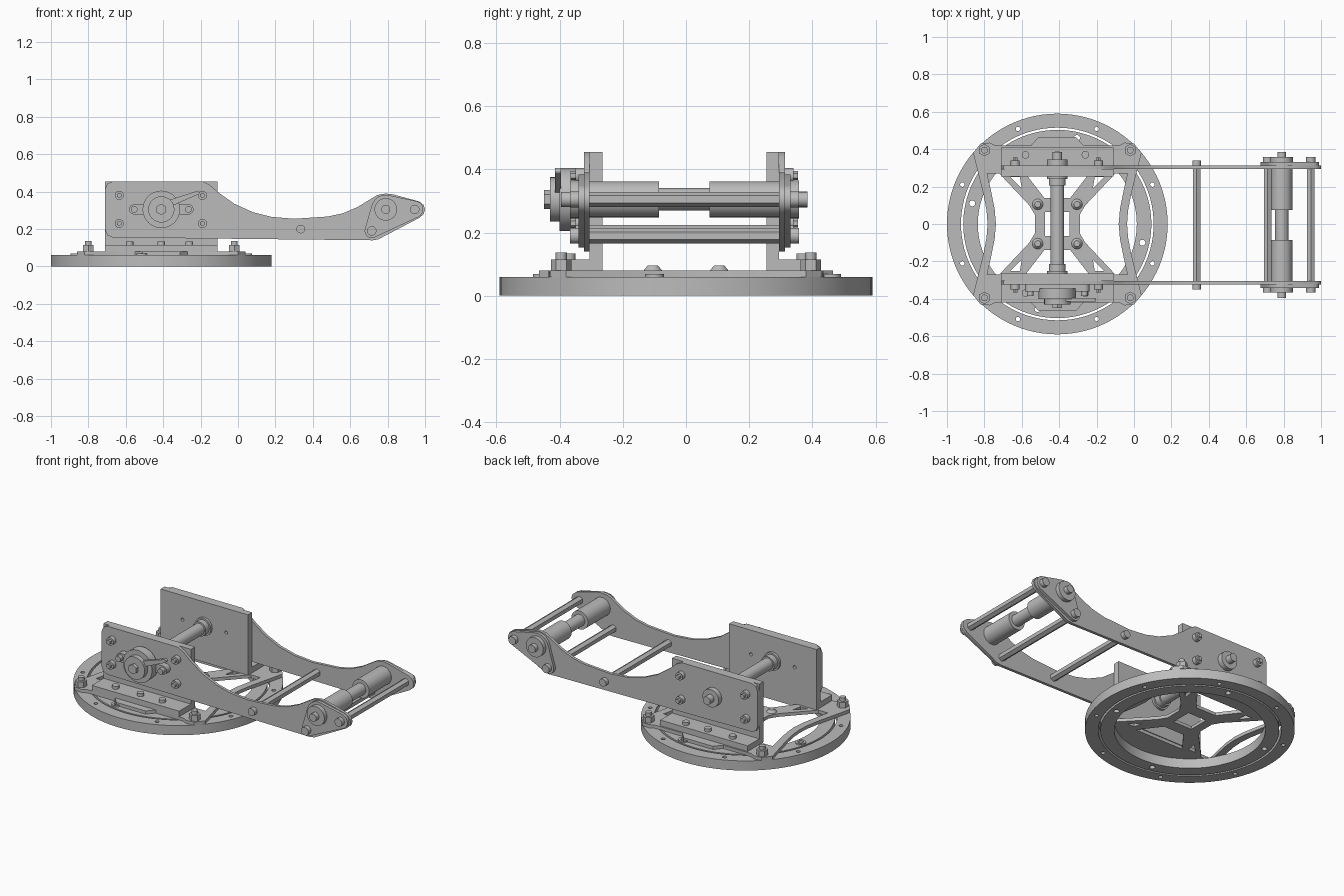
import bpy, bmesh
from math import cos, sin, pi, radians
from mathutils import Matrix, Vector
from mathutils.geometry import convex_hull_2d

if "Cube" in bpy.data.objects:
    bpy.data.objects.remove(bpy.data.objects["Cube"])

metal = bpy.data.materials.new("plain grey metal")
metal.use_nodes = True
grey = (0.5, 0.5, 0.5, 1)
metal.diffuse_color = grey
metal.node_tree.nodes["Principled BSDF"].inputs["Base Color"].default_value = grey

CX, MID, AXLE = -0.41, -0.005, 0.305   # turntable centre, arm midplane, axle height


def finish(obj):
    obj.data.materials.clear()
    obj.data.materials.append(metal)
    bpy.ops.object.select_all(action='DESELECT')
    obj.select_set(True)
    bpy.context.view_layer.objects.active = obj
    bpy.ops.object.shade_smooth_by_angle(angle=radians(35))
    return obj


def link(name, mesh):
    obj = bpy.data.objects.new(name, mesh)
    bpy.context.collection.objects.link(obj)
    return finish(obj)


def circle(x, y, r, n=24):
    return [(x + r * cos(2 * pi * i / n), y + r * sin(2 * pi * i / n)) for i in range(n)]


def hull(*discs):
    pts = [Vector(p) for d in discs for p in circle(*d)]
    return [tuple(pts[i]) for i in convex_hull_2d(pts)]


def plate(name, loops, low, high, upright=False):
    """Flat plate with holes; lies in x-y, or in x-z when upright."""
    curve = bpy.data.curves.new(name, 'CURVE')
    curve.dimensions = '2D'
    curve.fill_mode = 'BOTH'
    curve.extrude = (high - low) / 2
    for loop in loops:
        spline = curve.splines.new('POLY')
        spline.points.add(len(loop) - 1)
        for p, (x, y) in zip(spline.points, loop):
            p.co = (x, y, 0, 1)
        spline.use_cyclic_u = True
    temp = bpy.data.objects.new(name, curve)
    bpy.context.collection.objects.link(temp)
    graph = bpy.context.evaluated_depsgraph_get()
    mesh = bpy.data.meshes.new_from_object(temp.evaluated_get(graph))
    bpy.data.objects.remove(temp)
    mid = (low + high) / 2
    if upright:
        mesh.transform(Matrix.Translation((0, mid, 0)) @ Matrix.Rotation(pi / 2, 4, 'X'))
    else:
        mesh.transform(Matrix.Translation((0, 0, mid)))
    bm = bmesh.new()
    bm.from_mesh(mesh)
    bmesh.ops.remove_doubles(bm, verts=bm.verts, dist=1e-5)
    bmesh.ops.recalc_face_normals(bm, faces=bm.faces)
    bm.to_mesh(mesh)
    bm.free()
    return link(name, mesh)


def rod(name, a, b, r, n=32, r2=None):
    """Cylinder or cone between two points."""
    a, b = Vector(a), Vector(b)
    bm = bmesh.new()
    bmesh.ops.create_cone(bm, cap_ends=True, segments=n, radius1=r,
                          radius2=r if r2 is None else r2, depth=(b - a).length)
    turn = (b - a).to_track_quat('Z', 'Y').to_matrix().to_4x4()
    bm.transform(Matrix.Translation((a + b) / 2) @ turn)
    mesh = bpy.data.meshes.new(name)
    bm.to_mesh(mesh)
    bm.free()
    return link(name, mesh)


def cross_rod(name, x, z, y1, y2, r, n=32):
    return rod(name, (x, y1, z), (x, y2, z), r, n)


def box(name, x1, x2, y1, y2, z1, z2):
    return plate(name, [[(x1, y1), (x2, y1), (x2, y2), (x1, y2)]], z1, z2)


# Base rings with small screw holes
ring_holes = [circle(CX + 0.55 * cos(a), 0.55 * sin(a), 0.012, 12)
              for a in [pi / 8 + i * pi / 4 for i in range(8)]]
plate("base_outer_ring", [circle(CX, 0, 0.59, 96), circle(CX, 0, 0.515, 96)] + ring_holes, 0, 0.06)
mounts = [(-0.305, 0.46), (-0.865, 0.11), (0.045, -0.10), (-0.515, -0.455)]
plate("base_inner_ring", [circle(CX, 0, 0.503, 96), circle(CX, 0, 0.425, 96)]
      + [circle(x, y, 0.016) for x, y in mounts], 0, 0.06)
for x, y in mounts:
    plate("mount_bushing", [circle(x, y, 0.03), circle(x, y, 0.016)], 0.06, 0.068)


# Spider plate, symmetric about both axes
def mirrored(quarter):
    right = quarter + [(u, -v) for u, v in reversed(quarter) if v > 0]
    left = [(-u, v) for u, v in reversed(right) if u > 0]
    return [(CX + u, v) for u, v in right + left]


outline = mirrored([(0.10, 0.465), (0.14, 0.42), (0.33, 0.42), (0.36, 0.435), (0.41, 0.43),
                    (0.45, 0.38), (0.425, 0.28), (0.395, 0.16), (0.378, 0.07), (0.373, 0)])
side = [(0.328, 0), (0.335, 0.08), (0.355, 0.18), (0.375, 0.27), (0.31, 0.27), (0.15, 0.10), (0.12, 0.05)]
side += [(u, -v) for u, v in reversed(side) if v > 0]
top = [(0.17, 0.27), (0.07, 0.14), (-0.07, 0.14), (-0.17, 0.27)]
slot = [(0.20, 0.25), (0.25, 0.25), (0.19, 0.19)]
holes = [[(CX + s * u, v) for u, v in side] for s in (1, -1)]
holes += [[(CX + u, s * v) for u, v in top] for s in (1, -1)]
holes += [[(CX + s * u, t * v) for u, v in slot] for s in (1, -1) for t in (1, -1)]
holes.append([(CX + u, v) for u, v in [(0.065, 0.065), (-0.065, 0.065), (-0.065, -0.065), (0.065, -0.065)]])
plate("spider_plate", [outline] + holes, 0.06, 0.08)

for s in (1, -1):
    for t in (1, -1):
        x, y = CX + s * 0.39, t * 0.395
        rod("corner_nut", (x, y, 0.08), (x, y, 0.115), 0.033, 6)
        rod("corner_stud", (x, y, 0.115), (x, y, 0.137), 0.018)
        x, y = CX + s * 0.105, t * 0.105
        rod("centre_screw", (x, y, 0.08), (x, y, 0.096), 0.029, 24, 0.016)

# Profile of the long side arm
arm = [(-0.71, 0.195), (-0.698, 0.167), (-0.67, 0.155), (0.72, 0.14), (0.75, 0.145), (0.97, 0.26),
       (0.993, 0.28), (1.0, 0.305), (0.993, 0.328), (0.97, 0.347), (0.83, 0.385), (0.79, 0.39),
       (0.745, 0.382), (0.70, 0.355), (0.64, 0.318), (0.56, 0.284), (0.48, 0.267), (0.30, 0.255),
       (0.18, 0.265), (0.08, 0.29), (-0.02, 0.335), (-0.10, 0.392), (-0.15, 0.435), (-0.19, 0.455),
       (-0.67, 0.455), (-0.698, 0.443), (-0.71, 0.415)]
arm_bolts = [(x, z) for x in (-0.635, -0.19) for z in (0.23, 0.38)]

for s, tag in ((1, "rear"), (-1, "front")):
    def span(a, b):
        return sorted((s * a + MID, s * b + MID))

    # Support bracket and foot
    plate(tag + "_support", [[(-0.71, 0.08), (-0.11, 0.08), (-0.11, 0.455), (-0.71, 0.455)]]
          + [circle(x, 0.305, 0.01, 12) for x in (-0.56, -0.26)], *span(0.26, 0.30), upright=True)
    box(tag + "_foot", -0.71, -0.11, *span(0.30, 0.415), 0.08, 0.115)
    for x in (-0.58, CX, -0.26):
        rod("foot_screw", (x, s * 0.37, 0.115), (x, s * 0.37, 0.133), 0.02, 20)
    # Arm, tip plate and fasteners
    plate(tag + "_arm", [arm], *span(0.30, 0.318), upright=True)
    for x, z in arm_bolts:
        cross_rod("arm_bolt", x, z, *span(0.318, 0.345), 0.024, 24)
        cross_rod("arm_bolt_end", x, z, *span(0.345, 0.36), 0.014, 6)
    plate(tag + "_tip_plate", [hull((0.79, AXLE, 0.078), (0.945, AXLE, 0.045), (0.715, 0.19, 0.038))],
          *span(0.318, 0.336), upright=True)
    for x, z in ((0.945, AXLE), (0.715, 0.19)):
        cross_rod("tip_bolt", x, z, *span(0.336, 0.362), 0.025, 24)
    cross_rod("tip_hub", 0.79, AXLE, *span(0.336, 0.362), 0.06)
    cross_rod("tip_cap", 0.79, AXLE, *span(0.362, 0.39), 0.024)
    cross_rod("brace_bolt", 0.335, 0.20, *span(0.318, 0.345), 0.023, 24)
    # Roller sleeve and shaft collars
    cross_rod(tag + "_roller", 0.79, AXLE, *span(0.08, 0.30), 0.057)
    cross_rod("shaft_flange", CX, AXLE, *span(0.245, 0.26), 0.055)
    cross_rod("shaft_collar", CX, AXLE, *span(0.21, 0.245), 0.045)

# Cross bars
cross_rod("main_shaft", CX, AXLE, -0.30, 0.30, 0.036)
cross_rod("roller_core", 0.79, AXLE, -0.31, 0.30, 0.036)
for name, x, z, r in (("brace_bar", 0.335, 0.20, 0.024), ("lower_bar", 0.715, 0.19, 0.024),
                      ("tip_bar", 0.945, AXLE, 0.024)):
    cross_rod(name, x, z, -0.305, 0.295, r, 6)

# Rear shaft hub
cross_rod("rear_hub", CX, AXLE, 0.313, 0.345, 0.055)
cross_rod("rear_hub_cap", CX, AXLE, 0.345, 0.385, 0.025)

# Front clutch hub with ears and lever
plate("clutch_ears", [hull((-0.555, AXLE, 0.027), (-0.265, AXLE, 0.027))], -0.36, -0.323, upright=True)
for x in (-0.555, -0.265):
    cross_rod("ear_screw", x, AXLE, -0.385, -0.36, 0.018, 20)
cross_rod("clutch_disc", CX, AXLE, -0.40, -0.345, 0.10, 48)
cross_rod("clutch_boss", CX, AXLE, -0.43, -0.40, 0.07)
cross_rod("clutch_cap", CX, AXLE, -0.45, -0.43, 0.03, 6)
plate("clutch_lever", [hull((CX, 0.32, 0.02), (-0.215, 0.395, 0.01))], -0.415, -0.395, upright=True)
